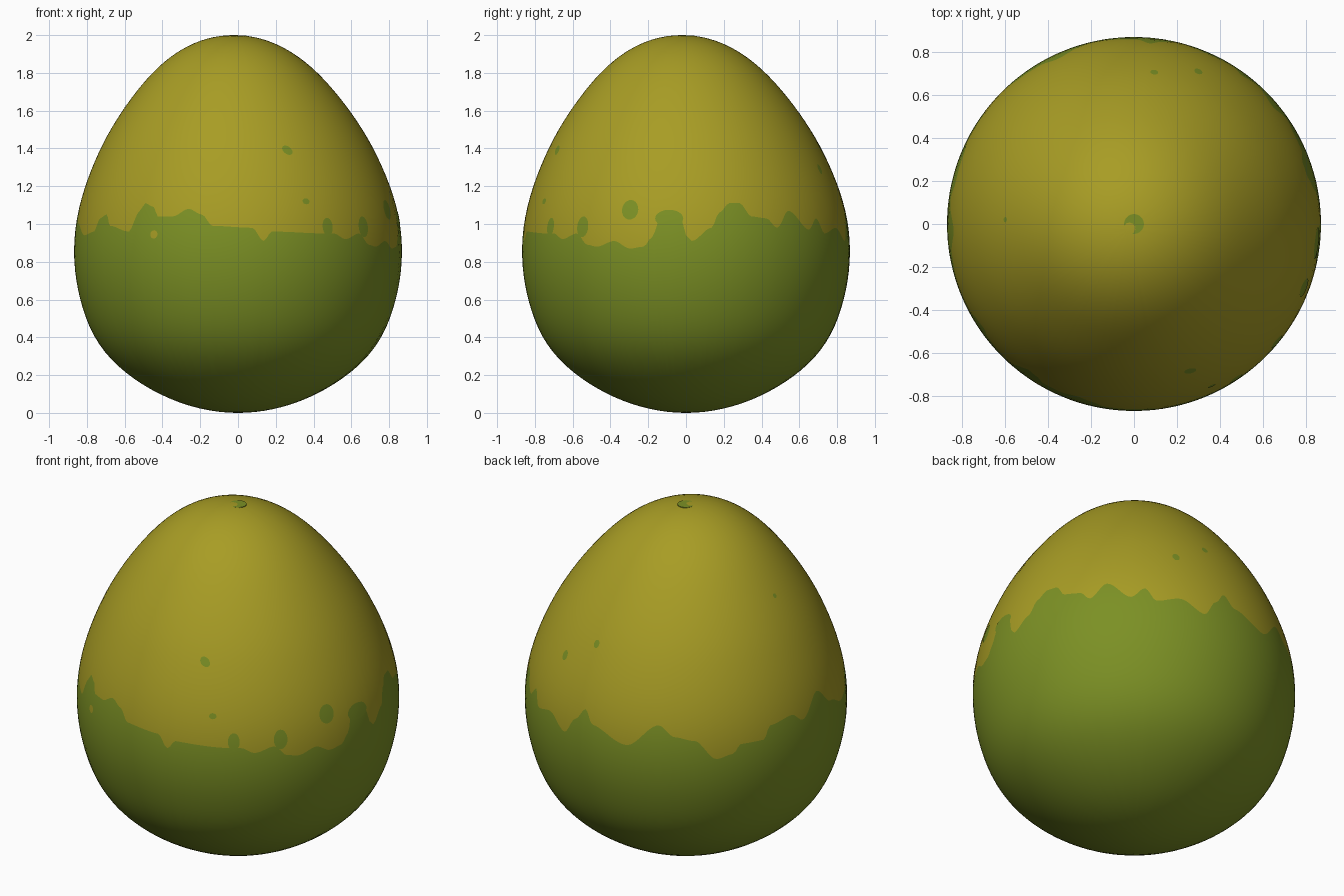
import bpy
import bmesh
from math import sin, cos, acos, pi, radians, sqrt
from mathutils import Vector

default_cube = bpy.data.objects.get("Cube")
if default_cube:
    bpy.data.objects.remove(default_cube, do_unlink=True)


def make_material(name, rgb):
    material = bpy.data.materials.new(name)
    material.use_nodes = True
    color = (*rgb, 1.0)
    material.diffuse_color = color
    shader = material.node_tree.nodes["Principled BSDF"]
    shader.inputs["Base Color"].default_value = color
    shader.inputs["Roughness"].default_value = 0.8
    return material


green = make_material("olive green", (0.2, 0.28, 0.018))
yellow = make_material("mustard yellow", (0.39, 0.335, 0.018))

# Widths relative to a unit sphere, evenly spaced from bottom to top
WIDTHS = [0.92, 0.945, 0.96, 0.908, 0.857, 0.79, 0.735, 0.725, 0.74]

# Ragged colour border: degrees round from the front, height in hundredths
BORDER = [
    (-70, 94), (-62, 96), (-59, 103), (-55, 105), (-52, 99), (-42, 96),
    (-38, 107), (-36, 111), (-32, 109), (-30, 104), (-24, 104), (-18, 108),
    (-13, 105), (-9, 99), (5, 98), (9, 91), (12, 96), (32, 95),
    (36, 95), (41, 92), (48, 95), (53, 89), (57, 88), (64, 91),
    (70, 87), (75, 88), (78, 93), (81, 104), (84, 107), (88, 105),
    (90, 94), (92, 91), (99, 98), (102, 106), (106, 111), (110, 111),
    (114, 104), (120, 103), (124, 98), (130, 107), (139, 97), (144, 103),
    (148, 95), (157, 98), (166, 91), (171, 101), (175, 108), (179, 101),
    (193, 94), (205, 107), (211, 101), (218, 99), (226, 88), (232, 90),
    (235, 95), (244, 95), (247, 102), (257, 104), (262, 99), (272, 110),
    (280, 100), (290, 94),
]


def width_at(u):
    """Catmull-Rom blend of the widths along the polar angle."""
    last = len(WIDTHS) - 1
    s = min(max(u / pi * last, 0), last)
    k = min(int(s), last - 1)
    t = s - k
    a, b, c, d = (WIDTHS[min(max(k + j, 0), last)] for j in (-1, 0, 1, 2))
    return b + t / 2 * (c - a + t * (2*a - 5*b + 4*c - d + t * (3*(b - c) + d - a)))


def shell_point(angle, u):
    """Point on the egg; the tip leans a little off the axis."""
    z = 1 - cos(u)
    r = sin(u) * width_at(u)
    lean = -0.022 * max(0, z - 1) ** 1.5
    return Vector((r * sin(angle) + lean, lean - r * cos(angle), z))


def border_height(degrees):
    for (a, low), (b, high) in zip(BORDER, BORDER[1:]):
        if a <= degrees <= b:
            t = (degrees - a) / (b - a)
            t = t * t * (3 - 2 * t)
            return (low + (high - low) * t) / 100
    return BORDER[0][1] / 100


def add_object(name, bm, materials):
    mesh = bpy.data.meshes.new(name)
    bm.to_mesh(mesh)
    bm.free()
    for material in materials:
        mesh.materials.append(material)
    obj = bpy.data.objects.new(name, mesh)
    bpy.context.collection.objects.link(obj)
    return obj


# Egg shell: one ring of edges follows the colour border exactly
COLUMNS, RINGS = 360, 30
bm = bmesh.new()
columns = []
for i in range(COLUMNS):
    degrees = BORDER[0][0] + 360 * i / COLUMNS
    split = acos(1 - border_height(degrees))
    heights = [split * j / RINGS for j in range(RINGS)]
    heights += [split + (pi - split) * j / RINGS for j in range(RINGS + 1)]
    columns.append([bm.verts.new(shell_point(radians(degrees), u)) for u in heights])
for i in range(COLUMNS):
    left, right = columns[i], columns[(i + 1) % COLUMNS]
    for j in range(2 * RINGS):
        face = bm.faces.new((left[j], right[j], right[j + 1], left[j + 1]))
        face.material_index = int(j >= RINGS)
        face.smooth = True
bmesh.ops.remove_doubles(bm, verts=bm.verts, dist=0.00005)
bmesh.ops.recalc_face_normals(bm, faces=bm.faces)
add_object("egg_shell", bm, [green, yellow])


# Painted spots: curved patches that hug the shell
def add_spot(name, degrees, height, half_width, half_height, material, tilt=0.0):
    bm = bmesh.new()
    radius = width_at(acos(1 - height)) * sqrt(height * (2 - height))

    def patch_vert(scale, turn):
        x, y = scale * half_width * cos(turn), scale * half_height * sin(turn)
        x, y = x * cos(tilt) - y * sin(tilt), x * sin(tilt) + y * cos(tilt)
        point = shell_point(radians(degrees) + x / radius, acos(1 - height - y))
        outward = (point - Vector((0, 0, 0.9))).normalized()
        return bm.verts.new(point + outward * 0.0015)

    sides = 20
    middle = patch_vert(0, 0)
    inner, outer = ([patch_vert(scale, 2 * pi * k / sides) for k in range(sides)]
                    for scale in (0.5, 1))
    for k in range(sides):
        n = (k + 1) % sides
        bm.faces.new((middle, inner[k], inner[n])).smooth = True
        bm.faces.new((inner[k], outer[k], outer[n], inner[n])).smooth = True
    add_object(name, bm, [material])


add_spot("front_spot_upper", 21.5, 1.39, 0.03, 0.022, green, -0.6)
add_spot("front_spot_lower", 25.7, 1.12, 0.02, 0.016, green)
add_spot("front_spot_pale", -31, 0.945, 0.022, 0.022, yellow)
add_spot("left_spot_large", 69.5, 1.075, 0.046, 0.052, green)
add_spot("back_spot_lower", 157, 1.29, 0.02, 0.026, green)
add_spot("back_spot_upper", 172, 1.41, 0.018, 0.02, green)
add_spot("back_spot_tiny", 267, 1.62, 0.012, 0.011, green)

# Rounded drips rising from the border
add_spot("drip_front", 33.5, 0.985, 0.032, 0.048, green)
add_spot("drip_corner", 50.5, 0.985, 0.038, 0.055, green)
add_spot("drip_side", 84, 1.03, 0.075, 0.045, green)

# Small flat button at the tip, partly buried in the shell
bm = bmesh.new()
bmesh.ops.create_cone(bm, cap_ends=True, segments=32, radius1=0.046,
                      radius2=0.046, depth=0.02)
bmesh.ops.translate(bm, verts=bm.verts, vec=(0, 0, 1.989))
add_object("tip_button", bm, [green])
